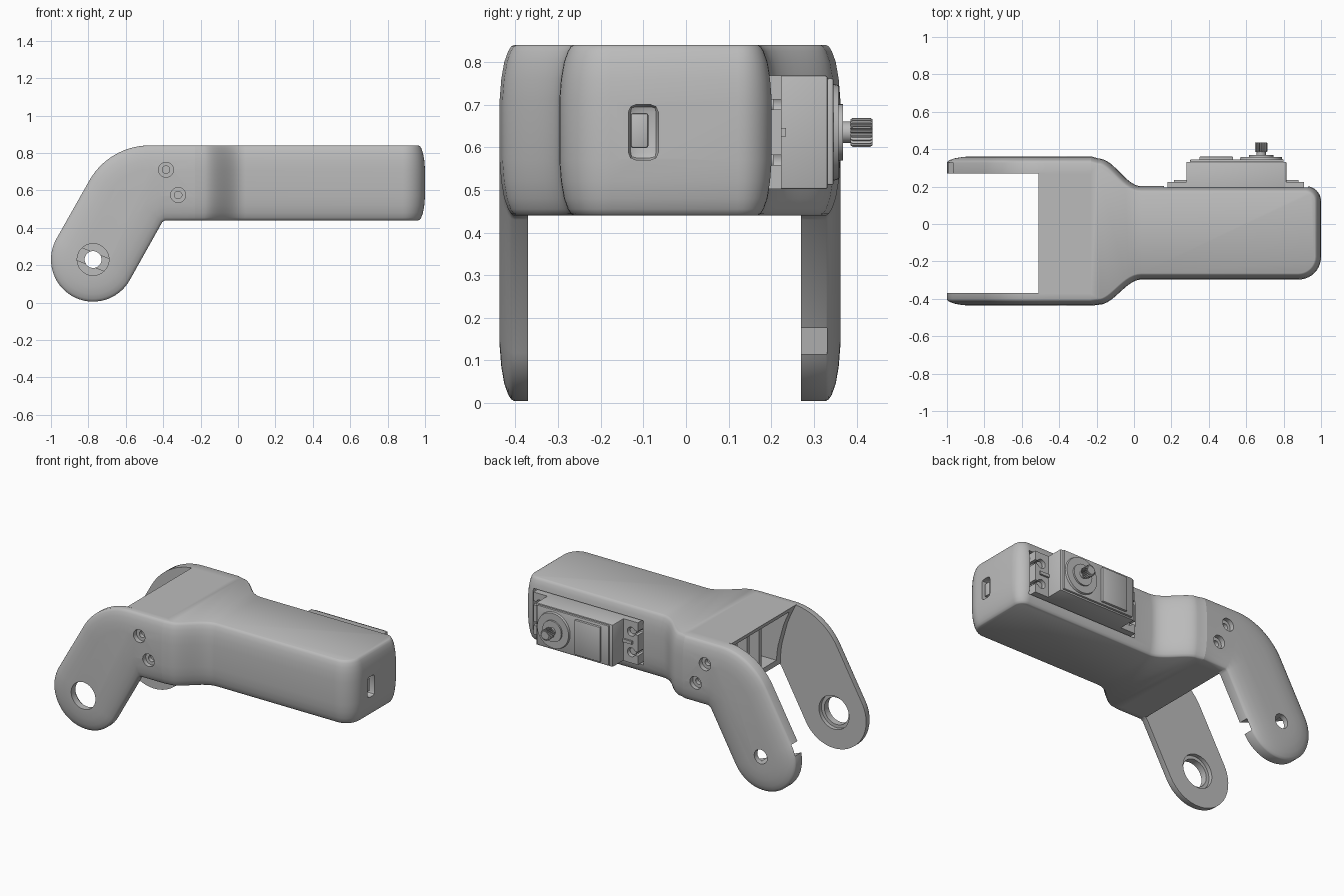
import bpy, bmesh
from math import sin, cos, pi, radians
from mathutils import Vector, Matrix

cube = bpy.data.objects.get("Cube")
if cube:
    bpy.data.objects.remove(cube)

grey = bpy.data.materials.new("neutral grey")
grey.use_nodes = True
grey.diffuse_color = (0.5, 0.5, 0.5, 1)
grey.node_tree.nodes["Principled BSDF"].inputs["Base Color"].default_value = (0.5, 0.5, 0.5, 1)


def add(name, bm):
    bmesh.ops.recalc_face_normals(bm, faces=bm.faces)
    me = bpy.data.meshes.new(name)
    bm.to_mesh(me)
    bm.free()
    me.materials.append(grey)
    ob = bpy.data.objects.new(name, me)
    bpy.context.collection.objects.link(ob)
    return ob


def loft(name, rings):
    bm = bmesh.new()
    loops = [[bm.verts.new(p) for p in r] for r in rings]
    for a, b in zip(loops, loops[1:]):
        for i in range(len(a)):
            j = (i + 1) % len(a)
            bm.faces.new((a[i], a[j], b[j], b[i]))
    bm.faces.new(loops[0])
    bm.faces.new(loops[-1])
    return add(name, bm)


def box(name, x, y, z, bevel=0, turn=0):
    bm = bmesh.new()
    mid = [(r[0] + r[1]) / 2 for r in (x, y, z)]
    size = [r[1] - r[0] for r in (x, y, z)]
    bmesh.ops.create_cube(bm, size=1, matrix=Matrix.Translation(mid)
                          @ Matrix.Rotation(turn, 4, 'Y') @ Matrix.Diagonal((*size, 1)))
    if bevel:
        bmesh.ops.bevel(bm, geom=bm.edges[:], offset=bevel, segments=2, profile=0.5, affect='EDGES')
    return add(name, bm)


def rod(name, x, z, y0, y1, r, r2=None):
    # Round bar running along y
    def ring(y, rad):
        return [(x + rad * cos(t * pi / 20), y, z + rad * sin(t * pi / 20)) for t in range(40)]
    return loft(name, [ring(y0, r), ring(y1, r2 or r)])


def cut(ob, *cutters):
    bpy.context.view_layer.objects.active = ob
    for c in cutters:
        c.hide_render = True
        m = ob.modifiers.new("cut", 'BOOLEAN')
        m.operation, m.solver, m.object = 'DIFFERENCE', 'EXACT', c
        bpy.ops.object.modifier_apply(modifier=m.name)
        bpy.data.objects.remove(c)


def smooth(ob):
    bpy.ops.object.select_all(action='DESELECT')
    ob.select_set(True)
    bpy.context.view_layer.objects.active = ob
    bpy.ops.object.shade_smooth_by_angle(angle=radians(32))


def arc(cx, cy, r, a0, a1, n):
    return [(cx + r * cos(radians(a0 + (a1 - a0) * i / n)),
             cy + r * sin(radians(a0 + (a1 - a0) * i / n))) for i in range(n + 1)]


def inset(points, d):
    # Mitred inward offset of a counter-clockwise outline
    pts = [Vector(p) for p in points]
    out = []
    for i, p in enumerate(pts):
        a = (p - pts[i - 1]).normalized()
        b = (pts[(i + 1) % len(pts)] - p).normalized()
        n, m = Vector((-a.y, a.x)), Vector((-b.y, b.x))
        out.append(p + (n + m) * d / (1 + n.dot(m)))
    return out


SEAM = -0.23
PIVOT = (-0.775, 0.23)
SCREWS = [(-0.385, 0.71), (-0.32, 0.575)]
# Crowned edge: how far in from the rim, how far below the crown
CROWN = [(0, 0.034), (0.004, 0.027), (0.015, 0.02), (0.04, 0.011), (0.08, 0.004), (0.13, 0)]

# Bent side arms with crowned outer rims
arm_outline = (arc(*PIVOT, 0.225, 150, 330, 32) + [(-0.405, 0.43), (-0.39, 0.44)]
               + [(SEAM, 0.44), (SEAM, 0.84)] + arc(-0.473, 0.47, 0.37, 90, 150, 14))


def make_arm(name, inner, outer):
    side = 1 if outer > inner else -1
    levels = [(0, inner)] + [(d, outer - side * drop) for d, drop in CROWN]
    rings = []
    for d, y in levels:
        moved = inset(arm_outline, d)
        rings.append([(SEAM if o[0] == SEAM else p.x, y, p.y) for o, p in zip(arm_outline, moved)])
    arm = loft(name, rings)
    for x, z in SCREWS:
        cut(arm, rod("c", x, z, outer - side * 0.03, outer + side * 0.1, 0.04),
            rod("c", x, z, outer - side * 0.055, outer, 0.02))
    return arm


front_arm = make_arm("front_arm", -0.37, -0.437)
cut(front_arm, rod("c", *PIVOT, -0.6, -0.2, 0.085), rod("c", *PIVOT, -0.395, -0.2, 0.105))
back_arm = make_arm("back_arm", 0.27, 0.362)
slot = box("c", (PIVOT[0] - 0.4, PIVOT[0] + 0.4), (0.2, 0.33),
           (PIVOT[1] - 0.035, PIVOT[1] + 0.035), turn=radians(22))
cut(back_arm, rod("c", *PIVOT, 0.1, 0.6, 0.045), slot)

# Main housing: plan outline with the flared neck, lofted upward with bulged sides
def neck(y_wide, y_slim):
    return [(SEAM + 0.04 + 0.23 * t / 14,
             y_wide + (y_slim - y_wide) * (0.5 - 0.5 * cos(pi * t / 14))) for t in range(15)]


front_neck = [(SEAM, -0.437)] + neck(-0.432, -0.297)
back_neck = [(SEAM, 0.362)] + neck(0.35, 0.202)
plan = ([(-0.51, -0.375), (SEAM, -0.375)] + front_neck + arc(0.88, -0.177, 0.12, -90, 0, 10)
        + arc(0.92, 0.122, 0.08, 0, 90, 8) + back_neck[::-1] + [(SEAM, 0.275), (-0.51, 0.275)])
levels = [(drop, 0.44 + h) for h, drop in CROWN] + [(drop, 0.84 - h) for h, drop in CROWN[::-1]]
rings = []
for d, z in levels:
    ring = []
    for o, p in zip(plan, inset(plan, d)):
        x, y = p
        if o[0] <= SEAM:
            x = o[0]
            y = o[1] if abs(o[1] - 0.275) < 0.01 or o[1] == -0.375 else o[1] - d * (1 if o[1] > 0 else -1)
        if o[0] == -0.51:
            t = (z - 0.44) / 0.4
            x = -0.40 - 0.11 * t * t
        ring.append((x, y, z))
    rings.append(ring)
housing = loft("housing", rings)
cut(housing,
    box("c", (-0.8, -0.27), (-0.33, 0.23), (0.475, 0.805)),             # joint cavity
    box("c", (0.16, 0.93), (0.12, 0.4), (0.495, 0.775)),                # servo pocket
    box("c", (0.94, 1.1), (-0.135, -0.065), (0.57, 0.70), 0.018))       # port opening

# Port socket, and ribs inside the joint cavity
box("port_socket", (0.93, 0.985), (-0.13, -0.088), (0.598, 0.68), 0.006)
for i, y in enumerate((-0.17, -0.05, 0.07)):
    box(f"cavity_rib_{i + 1}", (-0.40, -0.26), (y - 0.012, y + 0.012), (0.46, 0.82))

# Servo: case, flange with open screw slots, lid and output stage
SX, SZ = 0.68, 0.635
box("servo_case", (0.28, 0.815), (0.13, 0.332), (0.502, 0.768), 0.005)
flange = box("servo_flange", (0.18, 0.91), (0.16, 0.224), (0.502, 0.768))
for x, tip in ((0.225, 0.1), (0.865, 1.0)):
    for z in (SZ - 0.065, SZ + 0.065):
        cut(flange, rod("c", x, z, 0.1, 0.3, 0.028),
            box("c", sorted((x, tip)), (0.1, 0.3), (z - 0.012, z + 0.012)))
        rod("flange_screw", x, z, 0.13, 0.205, 0.022)
for i, x in enumerate((0.25, 0.845)):
    box(f"flange_gusset_{i + 1}", (x - 0.035, x + 0.035), (0.2, 0.235), (SZ - 0.01, SZ + 0.01))
box("servo_lid", (0.30, 0.80), (0.33, 0.346), (0.511, 0.762), 0.005)
box("lid_panel", (0.35, 0.53), (0.34, 0.36), (0.525, 0.745), 0.005)
rod("output_collar", SX, SZ, 0.34, 0.358, 0.115, 0.11)
rod("output_boss", SX, SZ, 0.35, 0.368, 0.066)
rod("output_shaft", SX, SZ, 0.36, 0.40, 0.025)
teeth = [(0.034 if k % 4 < 2 else 0.027, k * pi / 40) for k in range(80)]
loft("output_spline", [[(SX + r * s * cos(a), y, SZ + r * s * sin(a)) for r, a in teeth]
                       for y, s in ((0.386, 0.9), (0.391, 1), (0.432, 1), (0.437, 0.9))])

for ob in list(bpy.context.scene.objects):
    if ob.type == 'MESH':
        smooth(ob)
